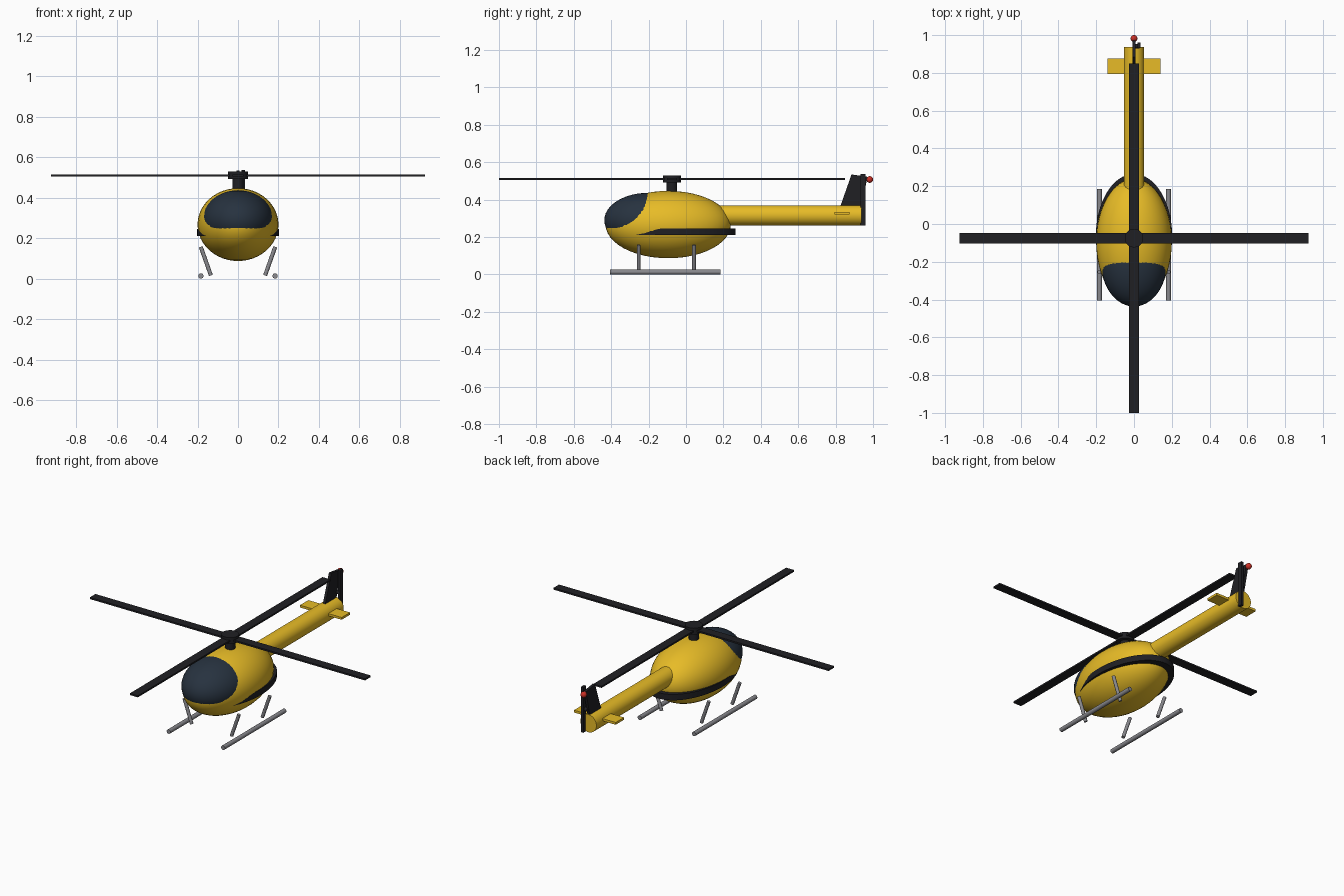
import bpy, bmesh
from math import pi, radians
from mathutils import Vector

if "Cube" in bpy.data.objects:
    bpy.data.objects.remove(bpy.data.objects["Cube"])


def material(name, rgb):
    m = bpy.data.materials.new(name)
    m.diffuse_color = (*rgb, 1)
    m.use_nodes = True
    m.node_tree.nodes["Principled BSDF"].inputs["Base Color"].default_value = m.diffuse_color
    return m


YELLOW = material("yellow_paint", (0.8, 0.5, 0.02))
GLASS = material("tinted_glass", (0.02, 0.032, 0.05))
BLACK = material("black_trim", (0.014, 0.014, 0.017))
METAL = material("grey_metal", (0.25, 0.25, 0.27))
RED = material("red_light", (0.6, 0.03, 0.02))


def finish(name, mat, smooth=True):
    ob = bpy.context.object
    ob.name = ob.data.name = name
    ob.data.materials.append(mat)
    bpy.ops.object.transform_apply(location=False, rotation=True, scale=True)
    if smooth:
        bpy.ops.object.shade_smooth_by_angle(angle=radians(40))
    return ob


def ellipsoid(name, loc, radii, mat, segs=48, rings=24):
    bpy.ops.mesh.primitive_uv_sphere_add(segments=segs, ring_count=rings, location=loc)
    bpy.context.object.scale = radii
    return finish(name, mat)


def rod(name, a, b, r, mat, verts=24, squash=(1, 1)):
    """Cylinder running from a to b."""
    a, b = Vector(a), Vector(b)
    d = b - a
    bpy.ops.mesh.primitive_cylinder_add(
        vertices=verts, radius=r, depth=d.length, location=(a + b) / 2,
        rotation=d.to_track_quat('Z', 'Y').to_euler())
    bpy.context.object.scale = (*squash, 1)
    return finish(name, mat)


def box(name, loc, size, mat):
    bpy.ops.mesh.primitive_cube_add(size=1, location=loc)
    bpy.context.object.scale = size
    return finish(name, mat, False)


# Cabin, windscreen and trim band
ellipsoid("fuselage", (0, -0.095, 0.267), (0.2, 0.335, 0.18), YELLOW)
ellipsoid("windscreen", (0, -0.2, 0.29), (0.175, 0.237, 0.147), GLASS)
bpy.ops.mesh.primitive_cylinder_add(vertices=64, radius=1, depth=1,
                                    location=(0, -0.065, 0.228))
bpy.context.object.scale = (0.202, 0.33, 0.036)
finish("trim_band", BLACK)

# Tail boom and stabiliser
rod("tail_boom", (0, 0.1, 0.316), (0, 0.937, 0.316), 0.054, YELLOW, 32)
box("stabiliser", (0, 0.835, 0.328), (0.28, 0.08, 0.014), YELLOW)

# Tail fin: side profile (y, z) extruded across x
profile = [(0.82, 0.35), (0.93, 0.35), (0.972, 0.522), (0.885, 0.535)]
bm = bmesh.new()
face = bm.faces.new([bm.verts.new((-0.008, y, z)) for y, z in profile])
ext = bmesh.ops.extrude_face_region(bm, geom=[face])
bmesh.ops.translate(bm, vec=(0.016, 0, 0),
                    verts=[v for v in ext["geom"] if isinstance(v, bmesh.types.BMVert)])
bmesh.ops.recalc_face_normals(bm, faces=bm.faces)
mesh = bpy.data.meshes.new("tail_fin")
bm.to_mesh(mesh)
bm.free()
mesh.materials.append(BLACK)
bpy.context.collection.objects.link(bpy.data.objects.new("tail_fin", mesh))

# Tail rotor and light
box("tail_rotor_blade", (0.026, 0.946, 0.4), (0.016, 0.028, 0.275), BLACK)
rod("tail_rotor_hub", (0, 0.942, 0.4), (0.028, 0.942, 0.4), 0.012, BLACK, 16)
ellipsoid("tail_light", (0, 0.982, 0.508), (0.018, 0.018, 0.018), RED, 24, 12)

# Main rotor
RY = -0.075
rod("rotor_mast", (0, RY, 0.42), (0, RY, 0.5), 0.028, BLACK)
rod("rotor_hub", (0, RY, 0.492), (0, RY, 0.53), 0.049, BLACK, 32)
box("rotor_blade_across", (0, RY, 0.51), (1.85, 0.054, 0.01), BLACK)
box("rotor_blade_along", (0, RY, 0.51), (0.054, 1.85, 0.01), BLACK)

# Landing gear
for side, s in (("left", 1), ("right", -1)):
    rod(side + "_skid", (s * 0.183, -0.405, 0.013), (s * 0.183, 0.185, 0.013),
        0.013, METAL, 16)
    for end, y in (("front", -0.253), ("rear", 0.043)):
        rod(f"{side}_{end}_strut", (s * 0.134, y, 0.016), (s * 0.184, y, 0.157),
            0.01, METAL, 16)
